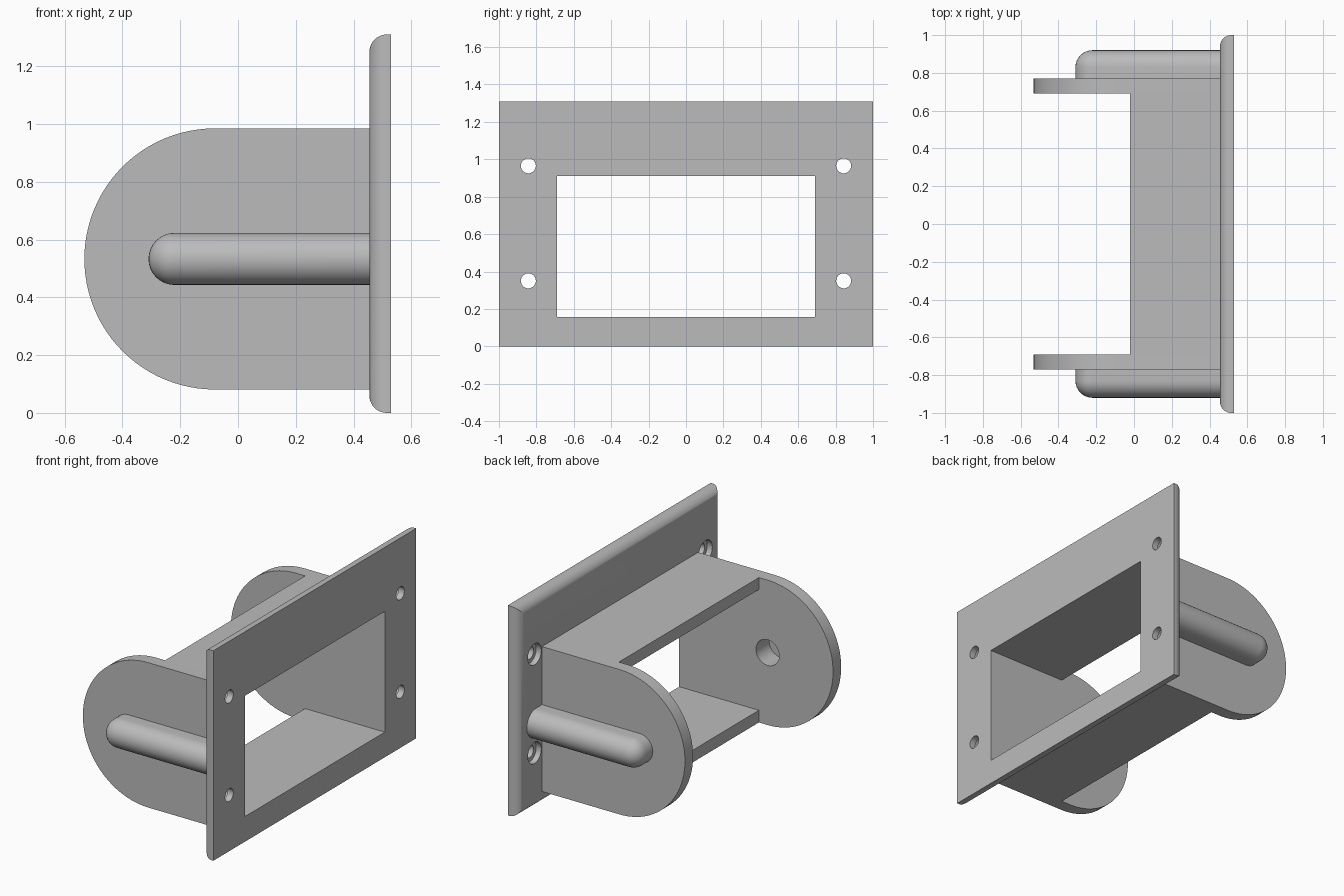
import bpy, bmesh, math
from mathutils import Matrix, Vector

if "Cube" in bpy.data.objects:
    bpy.data.objects.remove(bpy.data.objects["Cube"], do_unlink=True)

grey = bpy.data.materials.new("plain_grey")
grey.use_nodes = True
colour = (0.5, 0.5, 0.5, 1)
grey.diffuse_color = colour
grey.node_tree.nodes["Principled BSDF"].inputs["Base Color"].default_value = colour

HEIGHT, BACK, FACE = 1.31, 0.53, 0.455     # plate height, plate back and face in x
INNER, OUTER = 0.69, 0.77                  # arm faces in y
MID_Z, ARM_R, RIB_R = 0.533, 0.452, 0.09
PIVOT_X, RIB_X, RIB_Y = -0.08, -0.22, 0.83


def make(name, bm):
    bmesh.ops.recalc_face_normals(bm, faces=bm.faces)
    mesh = bpy.data.meshes.new(name)
    bm.to_mesh(mesh)
    bm.free()
    mesh.materials.append(grey)
    obj = bpy.data.objects.new(name, mesh)
    bpy.context.collection.objects.link(obj)
    return obj


def box(x0, x1, y0, y1, z0, z1):
    bm = bmesh.new()
    bmesh.ops.create_cube(bm, size=1)
    for v in bm.verts:
        v.co = Vector((x0 if v.co.x < 0 else x1, y0 if v.co.y < 0 else y1, z0 if v.co.z < 0 else z1))
    return bm


def rod(centre, radius, length, axis):
    bm = bmesh.new()
    turn = Matrix.Rotation(math.pi / 2, 4, "Y" if axis == "x" else "X")
    bmesh.ops.create_cone(bm, cap_ends=True, segments=48, radius1=radius, radius2=radius,
                          depth=length, matrix=Matrix.Translation(centre) @ turn)
    return bm


def activate(obj):
    bpy.ops.object.select_all(action="DESELECT")
    obj.select_set(True)
    bpy.context.view_layer.objects.active = obj


def cut(obj, bm):
    cutter = make("cutter", bm)
    cutter.hide_render = True
    mod = obj.modifiers.new("cut", "BOOLEAN")
    mod.operation, mod.solver, mod.object = "DIFFERENCE", "EXACT", cutter
    activate(obj)
    bpy.ops.object.modifier_apply(modifier=mod.name)
    bpy.data.objects.remove(cutter, do_unlink=True)


def smooth(obj):
    activate(obj)
    bpy.ops.object.shade_smooth_by_angle(angle=math.radians(30))


# Mounting plate with a rounded rim, a window and counterbored screw holes
bm = box(FACE, BACK, -1, 1, 0, HEIGHT)
rim = [e for e in bm.edges if all(v.co.x < FACE + 0.01 for v in e.verts)]
bmesh.ops.bevel(bm, geom=rim, offset=0.06, segments=10, profile=0.5, affect="EDGES")
plate = make("mounting_plate", bm)
cut(plate, box(0, 1, -INNER, INNER, 0.157, 0.91))
for y in (-0.843, 0.843):
    for z in (0.35, 0.965):
        cut(plate, rod((BACK, y, z), 0.04, 0.4, "x"))
        cut(plate, rod((FACE, y, z), 0.066, 0.07, "x"))
smooth(plate)

# Top and bottom walls of the housing
make("top_wall", box(-0.02, FACE, -INNER, INNER, 0.91, MID_Z + ARM_R))
make("bottom_wall", box(-0.02, FACE, -INNER, INNER, MID_Z - ARM_R, 0.157))


def arm_mesh(side):
    bm = bmesh.new()
    profile = [(FACE, MID_Z - ARM_R), (FACE, MID_Z + ARM_R)]
    for i in range(49):
        a = math.pi * (0.5 + i / 48)
        profile.append((PIVOT_X + ARM_R * math.cos(a), MID_Z + ARM_R * math.sin(a)))
    face = bm.faces.new([bm.verts.new((x, side * INNER, z)) for x, z in profile])
    new = bmesh.ops.extrude_face_region(bm, geom=[face])["geom"]
    moved = [g for g in new if isinstance(g, bmesh.types.BMVert)]
    bmesh.ops.translate(bm, verts=moved, vec=(0, side * (OUTER - INNER), 0))
    return bm


def rib_mesh(side):
    # Hull of a quarter ball stretched to the plate and down to the arm
    ball = bmesh.new()
    bmesh.ops.create_uvsphere(ball, u_segments=32, v_segments=16, radius=RIB_R)
    points = [v.co.copy() for v in ball.verts if v.co.x < 1e-4 and v.co.y > -1e-4]
    ball.free()
    points += [Vector((FACE - RIB_X, p.y, p.z)) for p in points if abs(p.x) < 1e-4]
    points += [Vector((p.x, OUTER - RIB_Y, p.z)) for p in points if abs(p.y) < 1e-4]
    bm = bmesh.new()
    for p in points:
        bm.verts.new((p.x + RIB_X, side * (p.y + RIB_Y), p.z + MID_Z))
    bmesh.ops.remove_doubles(bm, verts=bm.verts, dist=1e-4)
    bmesh.ops.convex_hull(bm, input=bm.verts)
    bmesh.ops.dissolve_limit(bm, angle_limit=0.01, verts=bm.verts, edges=bm.edges)
    return bm


# Round-ended arms with outer ribs; a blind pivot socket opens on the inside
for label, side in (("front", -1), ("back", 1)):
    for part, bm in (("arm", arm_mesh(side)), ("rib", rib_mesh(side))):
        obj = make(f"{label}_{part}", bm)
        cut(obj, rod((PIVOT_X, side * INNER, MID_Z), 0.08, 0.26, "y"))
        smooth(obj)
